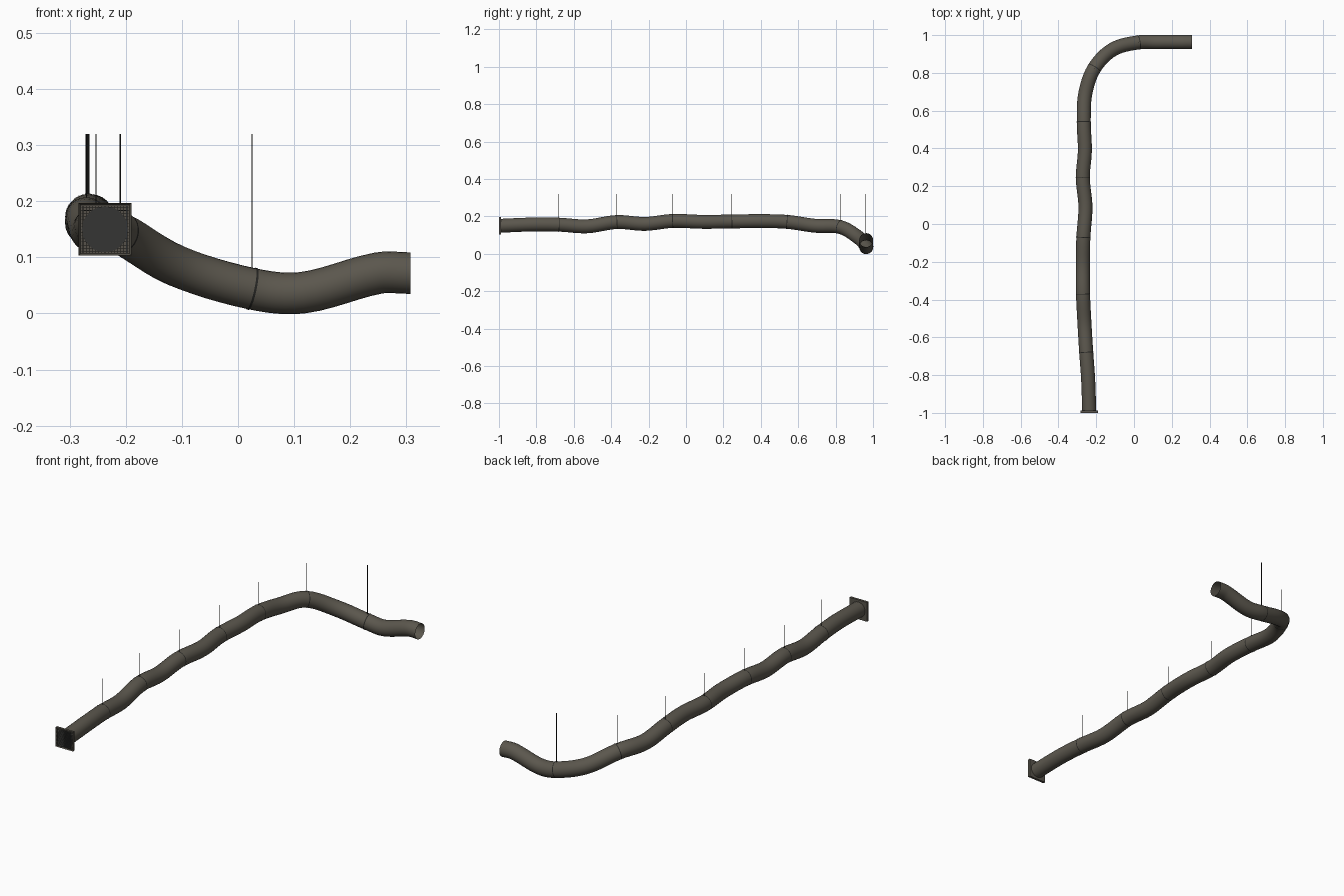
import bpy, bmesh, math
from mathutils import Vector, Matrix

if "Cube" in bpy.data.objects:
    bpy.data.objects.remove(bpy.data.objects["Cube"])

R = 0.037          # duct radius
SIDES = 24


def material(name, rgb):
    m = bpy.data.materials.new(name)
    m.diffuse_color = (*rgb, 1)
    m.use_nodes = True
    m.node_tree.nodes["Principled BSDF"].inputs["Base Color"].default_value = m.diffuse_color
    return m


DUCT = material("duct brown grey", (0.105, 0.095, 0.075))
FRAME = material("frame brown grey", (0.095, 0.086, 0.069))
DARK = material("grille dark grey", (0.035, 0.035, 0.033))
STRAP = material("strap black", (0.02, 0.02, 0.018))


def finish(name, bm, mat, smooth=False):
    bmesh.ops.recalc_face_normals(bm, faces=bm.faces)
    me = bpy.data.meshes.new(name)
    bm.to_mesh(me)
    bm.free()
    me.materials.append(mat)
    for p in me.polygons:
        p.use_smooth = smooth
    ob = bpy.data.objects.new(name, me)
    bpy.context.collection.objects.link(ob)
    return ob


def sweep(bm, pts, tans, r, sides=SIDES):
    """Open round tube through the points."""
    rings = []
    for p, t in zip(pts, tans):
        side = t.cross(Vector((0, 0, 1))).normalized()
        up = side.cross(t).normalized()
        rings.append([bm.verts.new(p + r * (math.cos(a) * side + math.sin(a) * up))
                      for a in (2 * math.pi * i / sides for i in range(sides))])
    for a, b in zip(rings, rings[1:]):
        for i in range(sides):
            j = (i + 1) % sides
            bm.faces.new((a[i], a[j], b[j], b[i]))


def box(bm, centre, size):
    m = Matrix.Translation(centre) @ Matrix.Diagonal((*size, 1))
    return bmesh.ops.create_cube(bm, size=1, matrix=m)["verts"]


# sagging duct centre line, from the vent to the open end
path = [Vector(p) for p in (
    (-0.237, -0.99, 0.150), (-0.243, -0.82, 0.157), (-0.253, -0.68, 0.156),
    (-0.262, -0.53, 0.147), (-0.270, -0.37, 0.170), (-0.271, -0.22, 0.160),
    (-0.268, -0.07, 0.176), (-0.257, 0.09, 0.171), (-0.271, 0.245, 0.173),
    (-0.260, 0.39, 0.175), (-0.266, 0.54, 0.171), (-0.258, 0.69, 0.150),
    (-0.210, 0.825, 0.143), (-0.110, 0.925, 0.085), (0.025, 0.962, 0.044),
    (0.115, 0.963, 0.037), (0.250, 0.963, 0.072), (0.307, 0.963, 0.072))]
strapped = (2, 4, 6, 8, 10, 12, 14)
n = len(path)


def slope(i):
    a, b = path[max(i - 1, 0)], path[min(i + 1, n - 1)]
    return (b - a) / ((b - a).length)


# Hermite sampling of the centre line
pts, tans = [], []
STEPS = 6
for i in range(n - 1):
    p, q = path[i], path[i + 1]
    d = (q - p).length
    m0, m1 = slope(i) * d, slope(i + 1) * d
    for s in range(STEPS + (i == n - 2)):
        t = s / STEPS
        pts.append(p * (2*t**3 - 3*t*t + 1) + m0 * (t**3 - 2*t*t + t)
                   + q * (3*t*t - 2*t**3) + m1 * (t**3 - t*t))
        tans.append((p * (6*t*t - 6*t) + m0 * (3*t*t - 4*t + 1)
                     + q * (6*t - 6*t*t) + m1 * (3*t*t - 2*t)).normalized())
bm = bmesh.new()
sweep(bm, pts, tans, R)
finish("flexible_duct", bm, DUCT, True)

# strap bands and hanging wires
for k, i in enumerate(strapped, 1):
    p, t = path[i], slope(i)
    bm = bmesh.new()
    sweep(bm, [p - t * 0.002, p + t * 0.002], [t, t], R + 0.001)
    finish(f"strap_band_{k}", bm, STRAP, True)
    bm = bmesh.new()
    low, high = p.z + R, 0.32
    bmesh.ops.create_cone(bm, cap_ends=True, segments=6, radius1=0.0013, radius2=0.0013,
                          depth=high - low,
                          matrix=Matrix.Translation((p.x, p.y, (low + high) / 2)))
    finish(f"hanging_wire_{k}", bm, STRAP)

# square vent frame with recessed front
C = Vector((-0.237, -0.994, 0.150))
bm = bmesh.new()
box(bm, C, (0.094, 0.012, 0.094))
bm.normal_update()
front = min(bm.faces, key=lambda f: f.calc_center_median().y)
bmesh.ops.inset_region(bm, faces=[front], thickness=0.005)
bmesh.ops.translate(bm, verts=front.verts, vec=(0, 0.006, 0))
finish("vent_frame", bm, FRAME)

# dark round opening behind the grille
bm = bmesh.new()
bmesh.ops.create_cone(bm, cap_ends=True, segments=SIDES, radius1=0.041, radius2=0.041,
                      depth=0.003,
                      matrix=Matrix.Translation(C + Vector((0, -0.001, 0)))
                      @ Matrix.Rotation(math.pi / 2, 4, 'X'))
finish("vent_opening", bm, DARK)

# crossed grille bars
bm = bmesh.new()
for i in range(-7, 8):
    o = i * 0.0056
    box(bm, C + Vector((o, -0.0035, 0)), (0.001, 0.002, 0.084))
    box(bm, C + Vector((0, -0.0035, o)), (0.084, 0.002, 0.001))
finish("vent_grille", bm, DARK)
